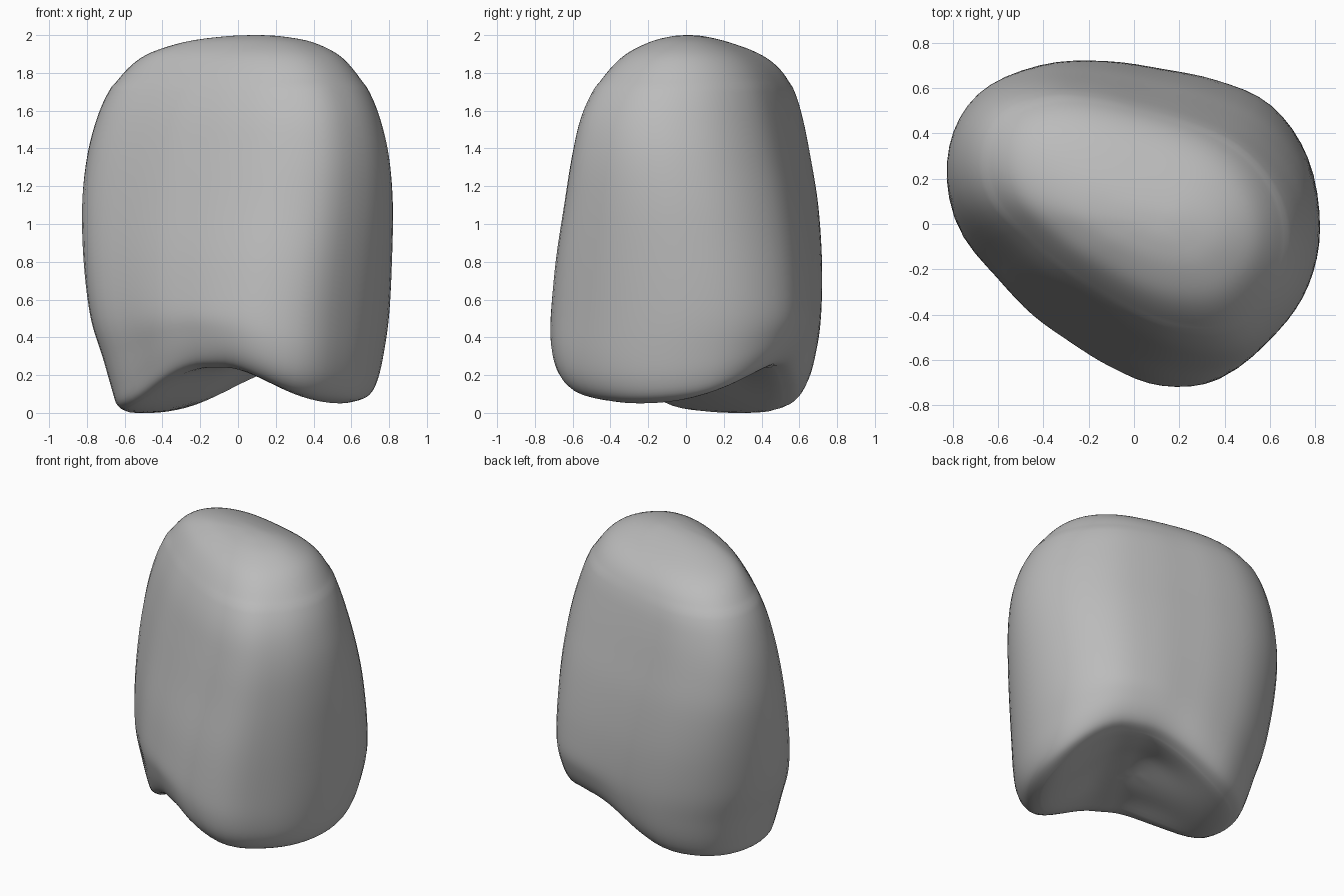
import bpy, bmesh, math
from mathutils import Vector

cube = bpy.data.objects.get("Cube")
if cube:
    bpy.data.objects.remove(cube, do_unlink=True)

SEGMENTS = 72
STEPS = 5

# Plan outline of the stone: radii at equal angles, counter-clockwise from +x
OUTLINE = [.82, .83, .80, .725, .69, .725, .80, .86, .855,
           .80, .67, .61, .59, .63, .715, .785, .785, .80]

# Height, then the reach of the body to left, right, front and back
PROFILE = [
    (.0, -.59, .62, -.52, .50),
    (.03, -.64, .70, -.62, .59),
    (.12, -.67, .745, -.685, .65),
    (.28, -.715, .775, -.715, .69),
    (.5, -.78, .80, -.715, .715),
    (.8, -.817, .815, -.69, .72),
    (1.1, -.825, .82, -.645, .70),
    (1.35, -.80, .80, -.605, .66),
    (1.55, -.75, .755, -.56, .62),
    (1.7, -.685, .695, -.495, .575),
    (1.82, -.595, .615, -.41, .505),
    (1.91, -.47, .52, -.31, .38),
    (1.975, -.25, .37, -.17, .19),
]
TOP = Vector((.1, .01, 2))


def catmull(a, b, c, d, t):
    return (2*b + (c - a)*t + (2*a - 5*b + 4*c - d)*t*t + (3*b - a - 3*c + d)*t**3) / 2


def outline_point(i):
    n = len(OUTLINE)
    f = i * n / SEGMENTS
    k = int(f)
    r = catmull(*[OUTLINE[(k + j) % n] for j in (-1, 0, 1, 2)], f - k)
    a = math.tau * i / SEGMENTS
    return r * math.cos(a), r * math.sin(a)


def smooth(t):
    t = min(max(t, 0), 1)
    return t * t * (3 - 2 * t)


def arch(x, y):
    """Height of the underside: a trench between two feet with rounded ends."""
    across = .885 * (x - .15) - .46 * (y + .05)
    along = .46 * (x - .15) + .885 * (y + .05)
    if across < 0:
        foot, low = smooth((-across - .1) / .6), 0
    else:
        foot, low = smooth(across / .45), .05
    return low + (.24 - low) * (1 - foot) + .22 * along * along * foot


def lift(x, y, z):
    return Vector((x, y, z + arch(x, y) * (1 - smooth(z / .7))))


plan = [outline_point(i) for i in range(SEGMENTS)]


def section(row):
    """Outline fitted to a row, drawn out into a diagonal ridge higher up."""
    z, x0, x1, y0, y1 = row
    k = .15 * smooth((z - .3) / 1.5) - .02
    pts = [(px - k * py, py - k * px) for px, py in plan]
    xs, ys = zip(*pts)
    return [((px - min(xs)) / (max(xs) - min(xs)) * (x1 - x0) + x0,
             (py - min(ys)) / (max(ys) - min(ys)) * (y1 - y0) + y0, z) for px, py in pts]


# Body rings, blended smoothly between the profile rows
rows = []
last = len(PROFILE) - 1
for k in range(last):
    near = [PROFILE[min(max(k + j, 0), last)] for j in (-1, 0, 1, 2)]
    for s in range(STEPS):
        rows.append([catmull(*v, s / STEPS) for v in zip(*near)])
rows.append(PROFILE[last])
rings = [[lift(*p) for p in section(row)] for row in rows]

# Hollow underside: shrinking rings with gentle folds
base = section(PROFILE[0])
for k in range(1, 10):
    s = 1 - k / 10
    ring = []
    for x, y, z in base:
        x, y = x * s, y * s
        wave = .6 + .4 * math.sin(9 * x + 5 * y)
        ring.append(Vector((x, y, arch(x, y) * (1 + .15 * wave * smooth(k / 6)))))
    rings.insert(0, ring)

# Crown rings closing to the summit
crown = rings[-1]
for s in (.8, .6, .4, .2):
    ring = []
    for p in crown:
        q = TOP.lerp(p, s)
        q.z = TOP.z - (TOP.z - p.z) * s * s
        ring.append(q)
    rings.append(ring)

bm = bmesh.new()
loops = [[bm.verts.new(p) for p in ring] for ring in rings]
for a, b in zip(loops, loops[1:]):
    for i in range(SEGMENTS):
        j = (i + 1) % SEGMENTS
        bm.faces.new((a[i], a[j], b[j], b[i]))
summit = bm.verts.new(TOP)
pit = bm.verts.new((0, 0, arch(0, 0) * 1.09))
for i in range(SEGMENTS):
    j = (i + 1) % SEGMENTS
    bm.faces.new((loops[-1][i], loops[-1][j], summit))
    bm.faces.new((loops[0][j], loops[0][i], pit))

# Settle the stone on the ground
ground = min(v.co.z for v in bm.verts)
for v in bm.verts:
    v.co.z -= ground * (1 - v.co.z / 2)
bmesh.ops.recalc_face_normals(bm, faces=bm.faces)

# Soften the shoulder around the crown
shoulder = [v for v in bm.verts if 1.75 < v.co.z < 1.995]
for _ in range(8):
    bmesh.ops.smooth_vert(bm, verts=shoulder, factor=.5,
                          use_axis_x=True, use_axis_y=True, use_axis_z=True)
for f in bm.faces:
    f.smooth = True

mesh = bpy.data.meshes.new("stone_body")
bm.to_mesh(mesh)
bm.free()
stone = bpy.data.objects.new("stone_body", mesh)
bpy.context.collection.objects.link(stone)

grey = bpy.data.materials.new("stone_grey")
grey.use_nodes = True
colour = (.5, .5, .5, 1)
grey.diffuse_color = colour
grey.node_tree.nodes["Principled BSDF"].inputs["Base Color"].default_value = colour
mesh.materials.append(grey)
